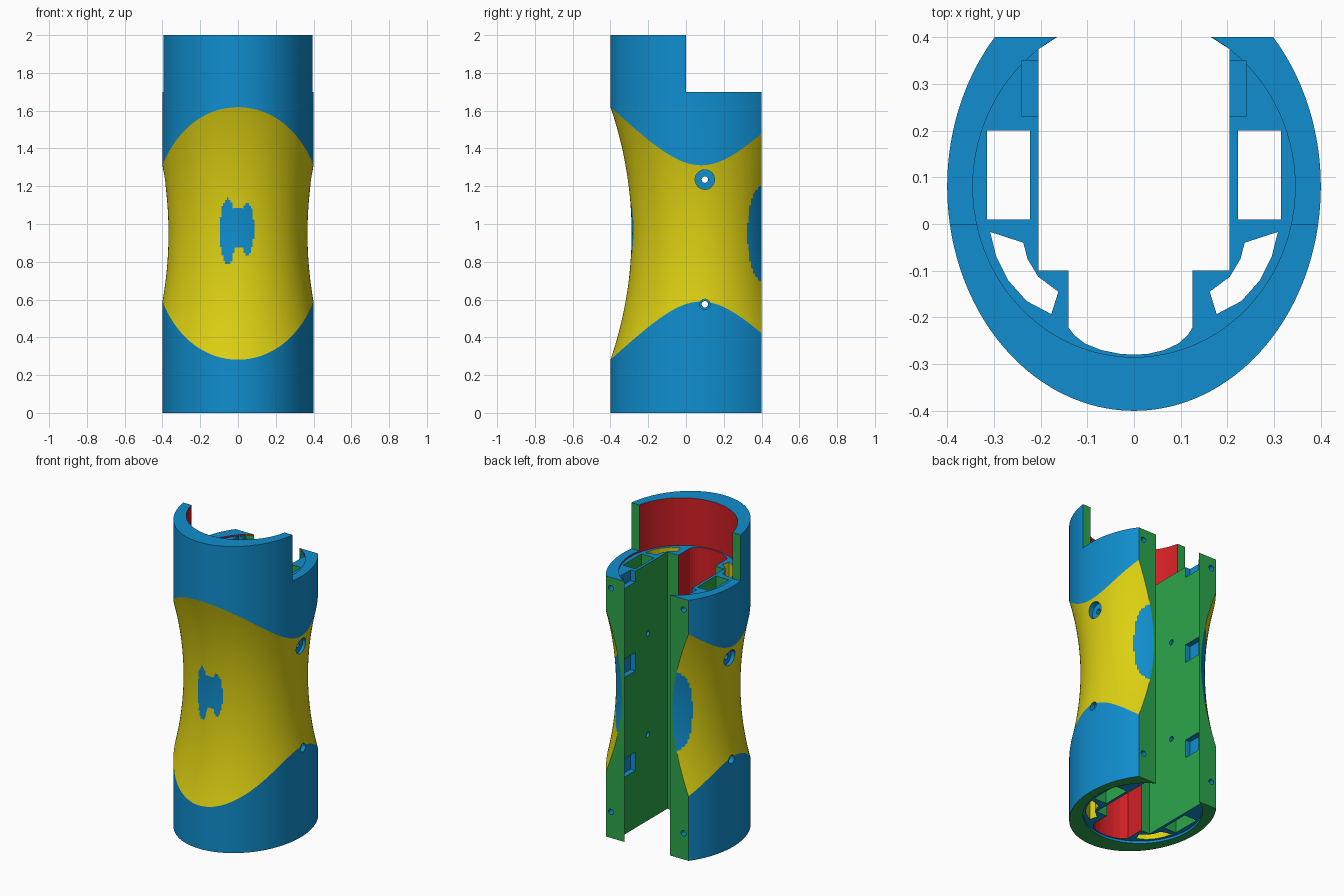
import bpy, bmesh, math
from mathutils import Matrix

if "Cube" in bpy.data.objects:
    bpy.data.objects.remove(bpy.data.objects["Cube"])

BLUE, YELLOW, GREEN, RED = range(4)
mats = []
for name, col in (("blue", (0.005, 0.27, 0.62)), ("yellow", (0.72, 0.63, 0.006)),
                  ("green", (0.026, 0.38, 0.072)), ("red", (0.64, 0.014, 0.018))):
    m = bpy.data.materials.new(name)
    m.diffuse_color = (*col, 1)
    m.use_nodes = True
    m.node_tree.nodes["Principled BSDF"].inputs["Base Color"].default_value = m.diffuse_color
    mats.append(m)

CY = 0.08                              # centre of all ellipses in y
WAIST_Z, WAIST_R, ARC_R = 0.95, 0.368, 2.05


def make_object(name, bm):
    bmesh.ops.recalc_face_normals(bm, faces=bm.faces)
    me = bpy.data.meshes.new(name)
    bm.to_mesh(me)
    bm.free()
    for m in mats:
        me.materials.append(m)
    ob = bpy.data.objects.new(name, me)
    bpy.context.collection.objects.link(ob)
    return ob


def prism(bm, pts, z0, z1, side, cap=BLUE):
    """Vertical prism; side is a colour or a rule on the mid point of each wall."""
    lo = [bm.verts.new((x, y, z0)) for x, y in pts]
    hi = [bm.verts.new((x, y, z1)) for x, y in pts]
    n = len(pts)
    for i in range(n):
        j = (i + 1) % n
        f = bm.faces.new((lo[i], lo[j], hi[j], hi[i]))
        f.material_index = side(f.calc_center_median()) if callable(side) else side
    for ring in (lo, hi):
        bm.faces.new(ring).material_index = cap


def box(bm, x0, x1, y0, y1, z0, z1, side, cap=BLUE):
    prism(bm, [(x0, y0), (x1, y0), (x1, y1), (x0, y1)], z0, z1, side, cap)


def rod(bm, centre, axis, r, length, colour=BLUE):
    rot = Matrix.Rotation(math.pi / 2, 4, 'Y' if axis == 'x' else 'X')
    res = bmesh.ops.create_cone(bm, cap_ends=True, segments=24, radius1=r, radius2=r,
                                depth=length, matrix=Matrix.Translation(centre) @ rot)
    for f in {f for v in res['verts'] for f in v.link_faces}:
        f.material_index = colour


def ellipse(a, b, n):
    return [(a * math.cos(2 * math.pi * i / n), CY + b * math.sin(2 * math.pi * i / n))
            for i in range(n)]


def outer_colour(p):
    """Yellow waist with blue patches at the front and at the back edges."""
    x, y, z = p
    if y > 0.3 and ((z - 0.95) / 0.25) ** 2 + ((y - 0.4) / 0.075) ** 2 < 1:
        return BLUE
    if y < 0:
        left = ((x + 0.055) / 0.042) ** 2 + ((z - 0.96) / 0.175) ** 2 < 1
        right = ((x - 0.05) / 0.034) ** 2 + ((z - 0.975) / 0.14) ** 2 < 1
        if left or right or (abs(x) < 0.06 and 0.88 < z < 1.09):
            return BLUE
    return YELLOW


# Body: elliptical column with a revolved concave waist
COLS, ROWS = 200, 90
bm = bmesh.new()
cols = []
for px, py in ellipse(0.4, 0.48, COLS):
    r = math.hypot(px, py - CY)
    dz = math.sqrt(ARC_R ** 2 - (ARC_R - r + WAIST_R) ** 2)
    col = [bm.verts.new((px, py, 0))]
    for k in range(ROWS + 1):
        d = dz * (2 * k / ROWS - 1)
        s = (WAIST_R + ARC_R - math.sqrt(ARC_R ** 2 - d * d)) / r
        col.append(bm.verts.new((px * s, CY + (py - CY) * s, WAIST_Z + d)))
    col.append(bm.verts.new((px, py, 2)))
    cols.append(col)
for i, a in enumerate(cols):
    b = cols[(i + 1) % COLS]
    for k in range(ROWS + 2):
        f = bm.faces.new((a[k], b[k], b[k + 1], a[k + 1]))
        if 0 < k <= ROWS:
            f.material_index = outer_colour(f.calc_center_median())
bmesh.ops.triangulate(bm, faces=bm.faces[:])
bm.faces.new([c[0] for c in cols]).material_index = GREEN
bm.faces.new([c[-1] for c in cols]).material_index = BLUE
body = make_object("grip_body", bm)
bpy.context.view_layer.objects.active = body
body.select_set(True)


def cut(name, bm):
    cutter = make_object(name, bm)
    cutter.hide_render = True
    mod = body.modifiers.new(name, 'BOOLEAN')
    mod.operation, mod.solver, mod.object = 'DIFFERENCE', 'EXACT', cutter
    bpy.ops.object.modifier_apply(modifier=mod.name)
    bpy.data.objects.remove(cutter)


# Flat back
bm = bmesh.new()
box(bm, -1, 1, 0.4, 1, -0.5, 2.5, GREEN)
cut("back_cutter", bm)

# Step in the top: the rear half is lower
bm = bmesh.new()
box(bm, -1, 1, 0, 1.2, 1.7, 2.6, GREEN, BLUE)
cut("step_cutter", bm)

# Upper socket and shallow recess in the base
bm = bmesh.new()
prism(bm, ellipse(0.345, 0.365, 96), 1.69, 2.3, RED, BLUE)
prism(bm, ellipse(0.345, 0.365, 96), -0.3, 0.015, BLUE, BLUE)
cut("socket_cutter", bm)

# Main channel, open at the back, with a rounded front bay
bay = [(0.125, -0.1), (0.125, -0.222), (0.115, -0.238), (0.095, -0.256), (0.065, -0.27),
       (0.03, -0.278), (0, -0.28), (-0.03, -0.278), (-0.07, -0.27), (-0.105, -0.256),
       (-0.128, -0.238), (-0.14, -0.222), (-0.14, -0.1)]
channel = [(0.165, 0.6), (0.165, 0.4), (0.205, 0.374), (0.205, -0.1)] + bay + [
    (-0.205, -0.1), (-0.205, 0.374), (-0.165, 0.4), (-0.165, 0.6)]
bm = bmesh.new()
prism(bm, channel, -0.2, 2.2, lambda p: RED if p.y < -0.11 else GREEN)
cut("channel_cutter", bm)

# Side pockets, arc slots, wall notches, back screw holes and side counterbores
arc = [(0.308, -0.017), (0.237, -0.04), (0.228, -0.075), (0.205, -0.113), (0.162, -0.145),
       (0.177, -0.193), (0.23, -0.165), (0.27, -0.12), (0.295, -0.07)]
bm = bmesh.new()
for s in (1, -1):
    box(bm, s * 0.223, s * 0.315, 0.01, 0.2, -0.2, 2.2, GREEN)
    prism(bm, [(s * x, y) for x, y in arc], -0.2, 2.2, YELLOW)
    for z0, z1 in ((0.39, 0.51), (1.04, 1.16), (1.62, 1.8)):
        box(bm, s * 0.19, s * 0.24, 0.23, 0.35, z0, z1, BLUE)
    for z in (0.17, 1.63):
        rod(bm, (s * 0.262, 0.4, z), 'y', 0.018, 0.2)
    rod(bm, (s * 0.43, 0.1, 1.235), 'x', 0.052, 0.14)
    rod(bm, (s * 0.43, 0.1, 0.575), 'x', 0.027, 0.12)
cut("pocket_cutter", bm)

# Cross holes from side to side
bm = bmesh.new()
for z in (0.575, 1.235):
    rod(bm, (0, 0.1, z), 'x', 0.017, 1.2)
cut("cross_hole_cutter", bm)

bpy.ops.object.shade_smooth_by_angle(angle=math.radians(9))
